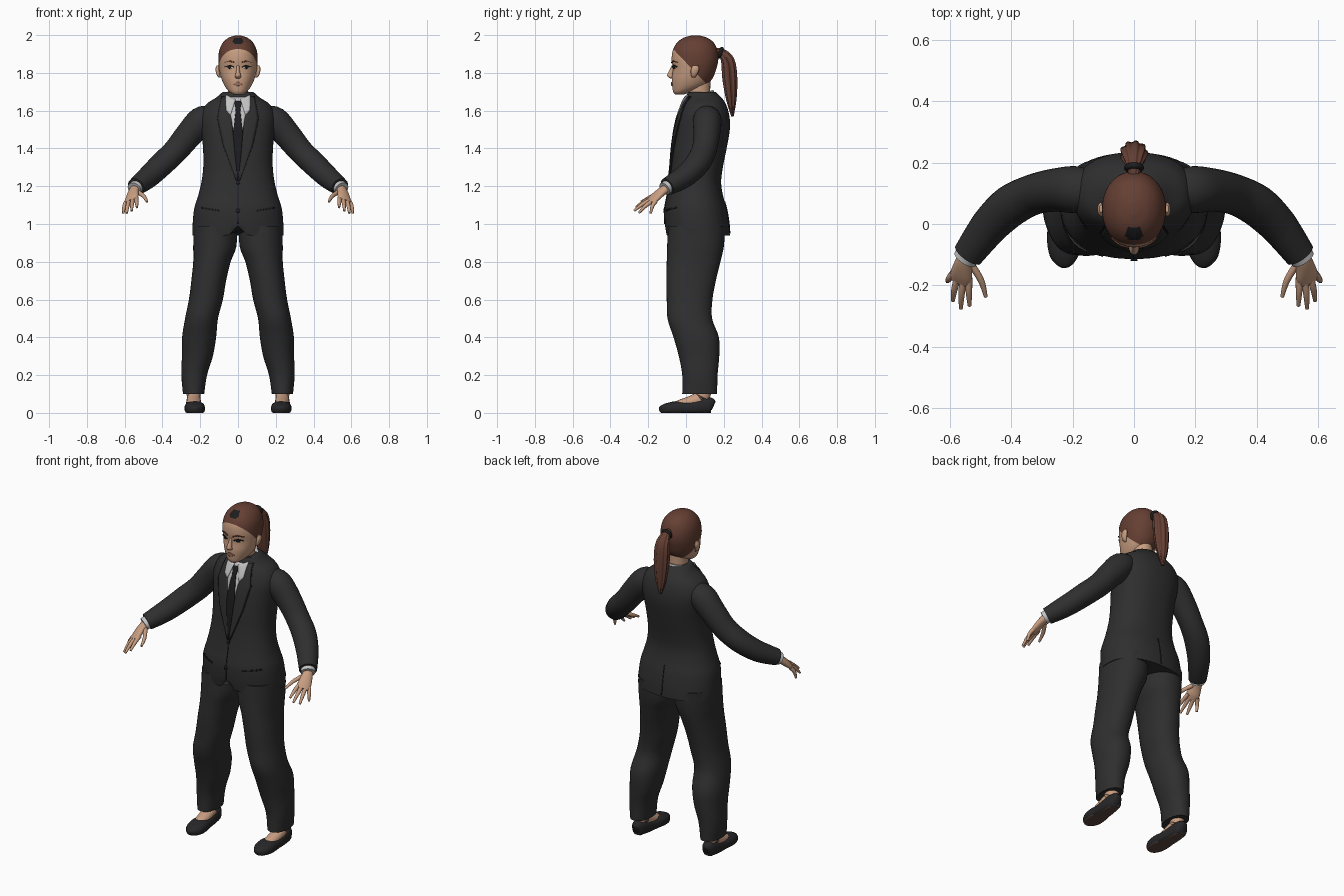
import bpy, bmesh, math
from mathutils import Vector
from mathutils.bvhtree import BVHTree

if "Cube" in bpy.data.objects:
    bpy.data.objects.remove(bpy.data.objects["Cube"])


def material(name, r, g, b):
    m = bpy.data.materials.new(name)
    m.use_nodes = True
    m.diffuse_color = (r, g, b, 1)
    m.node_tree.nodes["Principled BSDF"].inputs["Base Color"].default_value = (r, g, b, 1)
    return m


SUIT = material("charcoal suit", .028, .028, .029)
DARK = material("black trim", .012, .012, .013)
SHIRT = material("pale grey shirt", .55, .55, .56)
SKIN = material("skin", .58, .34, .22)
LIPS = material("lips", .36, .17, .12)
HAIR = material("brown hair", .13, .05, .033)
SHOE = material("black leather", .02, .02, .022)
SOLE = material("brown sole", .10, .06, .045)
WHITE = material("eye white", .6, .56, .52)


def finish(bm, name, *mats):
    bmesh.ops.recalc_face_normals(bm, faces=bm.faces)
    me = bpy.data.meshes.new(name)
    bm.to_mesh(me)
    bm.free()
    for m in mats:
        me.materials.append(m)
    ob = bpy.data.objects.new(name, me)
    bpy.context.collection.objects.link(ob)
    bpy.ops.object.select_all(action="DESELECT")
    ob.select_set(True)
    bpy.context.view_layer.objects.active = ob
    bpy.ops.object.shade_smooth_by_angle(angle=math.radians(50))
    return ob


def smooth_path(points, steps):
    """Catmull-Rom interpolation through tuples of any length."""
    p = [points[0]] + list(points) + [points[-1]]
    out = []
    for i in range(1, len(p) - 2):
        for k in range(steps):
            t = k / steps
            out.append([.5 * (2 * b + (c - a) * t + (2 * a - 5 * b + 4 * c - d) * t * t
                              + (3 * b - a - 3 * c + d) * t ** 3)
                        for a, b, c, d in zip(*p[i - 1:i + 3])])
    return out + [list(points[-1])]


def loft(rings, n=24, steps=4, up=None, power=2.0, ridge=0.0, side=1):
    """Skin rings (x, y, z, ru, rv); level rings, or square to the path if up is given."""
    bm = bmesh.new()
    rings = smooth_path(rings, steps)
    loops = []
    for i, (x, y, z, ru, rv) in enumerate(rings):
        u, v = Vector((1, 0, 0)), Vector((0, 1, 0))
        if up:
            a, b = rings[max(i - 1, 0)], rings[min(i + 1, len(rings) - 1)]
            t = (Vector(b[:3]) - Vector(a[:3])).normalized()
            u = t.cross(Vector(up)).normalized()
            v = u.cross(t)
        loop = []
        for k in range(n):
            ang = 2 * math.pi * k / n
            c, s = math.cos(ang), math.sin(ang)
            e = (1 + ridge * math.cos(9 * ang)) / (abs(c) ** power + abs(s) ** power) ** (1 / power)
            q = Vector((x, y, z)) + u * (ru * c * e) + v * (rv * s * e)
            q.x *= side
            loop.append(bm.verts.new(q))
        loops.append(loop)
    for a, b in zip(loops, loops[1:]):
        for k in range(n):
            bm.faces.new((a[k], a[k - 1], b[k - 1], b[k]))
    bm.faces.new(loops[0])
    bm.faces.new(loops[-1])
    return bm


def level(rows):
    """Rows of centre x, height, half width, front y, back y."""
    return [(x, (f + b) / 2, z, r, (b - f) / 2) for x, z, r, f, b in rows]


def plate(name, a, b, mat, target, lift=.003, side=1, back=False, n=5):
    """Thin plate between two (x, z) edges, laid on the target's front or back."""
    def dense(e):
        return [tuple(p + (q - p) * k / n for p, q in zip(s, t))
                for s, t in zip(e, e[1:]) for k in range(n)] + [e[-1]]
    d = -1 if back else 1
    bm, rows = bmesh.new(), []
    for p, q in zip(dense(a), dense(b)):
        row = []
        for k in range(n + 1):
            x, z = (s + (t - s) * k / n for s, t in zip(p, q))
            start = Vector((x * side, -d, z))
            hit = target.ray_cast(start, Vector((0, d, 0)))[0]
            if hit is None:
                hit = target.find_nearest(Vector((x * side, 0, z)))[0]
            row.append(bm.verts.new((x * side, hit.y - d * lift, z)))
        rows.append(row)
    for r, s in zip(rows, rows[1:]):
        for k in range(n):
            bm.faces.new((r[k], r[k + 1], s[k + 1], s[k]))
    bmesh.ops.remove_doubles(bm, verts=bm.verts, dist=.0002)
    ob = finish(bm, name, mat)
    mod = ob.modifiers.new("thickness", "SOLIDIFY")
    mod.thickness, mod.offset = .005, 0


def mirrored(edge):
    return [(-x, z) for x, z in edge]


# Jacket body with a small cutaway at the front hem
bm = loft(level([(0, .94, .24, -.105, .232), (0, 1, .24, -.112, .228), (0, 1.08, .232, -.113, .215),
                 (0, 1.15, .211, -.1, .196), (0, 1.22, .194, -.088, .186), (0, 1.3, .184, -.078, .195),
                 (0, 1.4, .185, -.07, .215), (0, 1.5, .195, -.056, .232), (0, 1.57, .198, -.04, .23),
                 (0, 1.63, .172, -.018, .213), (0, 1.67, .115, .0, .187), (0, 1.7, .08, .01, .155)]),
          n=64, power=2.3)
for v in bm.verts:
    if v.co.y < 0 and v.co.z < .99:
        v.co.z += (.99 - v.co.z) * max(0, 1 - abs(v.co.x) / .05)
body = BVHTree.FromBMesh(bm)
finish(bm, "jacket", SUIT)

# Shirt front, tie and jacket closing
edge = [(.065, 1.67), (.045, 1.59), (.004, 1.4)]
plate("shirt_front", edge, mirrored(edge), SHIRT, body)
edge = [(.02, 1.65), (.012, 1.605), (.026, 1.48), (.016, 1.36), (.003, 1.25)]
plate("tie", edge, mirrored(edge), DARK, body, .009)
plate("front_seam", [(-.002, 1.23), (-.002, 1)], [(.002, 1.23), (.002, 1)], DARK, body, .001)
plate("back_vent", [(-.002, 1.12), (-.002, .95)], [(.002, 1.12), (.002, .95)], DARK, body, .001, back=True)
for label, z in (("upper", 1.22), ("lower", 1.07)):
    ring = [math.pi * k / 6 for k in range(7)]
    top = [(-.011 * math.cos(t), z + .011 * math.sin(t)) for t in ring]
    low = [(x, 2 * z - h) for x, h in top]
    plate(label + "_button", top, low, DARK, body, .004, n=2)

# Shirt collar band, higher at the nape
bm = loft([(0, .075, 1.64, .085, .085), (0, .075, 1.67, .074, .076), (0, .075, 1.69, .066, .07)], n=32)
for v in bm.verts:
    v.co.z += .28 * (v.co.y - .075)
finish(bm, "shirt_collar", SHIRT)
finish(loft([(0, .07, 1.64, .056, .06), (0, .07, 1.69, .053, .058), (0, .07, 1.78, .055, .06)]), "neck", SKIN)

# Head, cut along the hairline so that the hair is its own set of faces
bm = loft(level([(0, 1.686, .024, -.058, -.01), (0, 1.7, .046, -.068, .03), (0, 1.73, .07, -.073, .1),
                 (0, 1.77, .088, -.075, .14), (0, 1.82, .1, -.07, .16), (0, 1.87, .104, -.076, .171),
                 (0, 1.92, .099, -.07, .166), (0, 1.96, .08, -.047, .147), (0, 1.986, .05, -.012, .112),
                 (0, 1.998, .015, .03, .07)]), n=48, steps=5, power=2.1)
normal, point = Vector((0, 1.05, 1)), Vector((0, 0, 1.855))
bmesh.ops.bisect_plane(bm, geom=bm.verts[:] + bm.edges[:] + bm.faces[:], plane_co=point, plane_no=normal)
for f in bm.faces:
    c = f.calc_center_median()
    if (c - point).dot(normal) > 0:
        f.material_index = 1
        # Dark patch at the front of the parting
        if abs(c.x) < .026 and -.052 < c.y < -.01 and c.z > 1.93:
            f.material_index = 2
skull = BVHTree.FromBMesh(bm)
finish(bm, "head", SKIN, HAIR, DARK)

# Nose and mouth
finish(loft([(0, -.068, 1.84, .007, .007), (0, -.075, 1.815, .009, .012), (0, -.083, 1.79, .014, .017),
             (0, -.08, 1.778, .016, .015), (0, -.074, 1.77, .009, .006)], n=16), "nose", SKIN)
plate("mouth", [(-.027, 1.741), (-.008, 1.751), (.008, 1.751), (.027, 1.741)],
      [(-.027, 1.741), (-.008, 1.732), (.008, 1.732), (.027, 1.741)], LIPS, skull)

# Ponytail and its band
finish(loft([(0, .15, 1.915, .015, .015), (0, .19, 1.905, .024, .022), (0, .222, 1.86, .04, .034),
             (0, .232, 1.77, .043, .037), (0, .24, 1.66, .032, .026), (0, .246, 1.57, .008, .006)],
            n=54, up=(0, 1, .3), ridge=.09), "ponytail", HAIR)
bpy.ops.mesh.primitive_torus_add(location=(0, .183, 1.907), rotation=(1.25, 0, 0), major_radius=.023,
                                 minor_radius=.01, major_segments=24, minor_segments=10)
band = bpy.context.object
band.name = "hair_band"
band.data.materials.append(DARK)
bpy.ops.object.shade_smooth()

for side, tag in ((1, "left_"), (-1, "right_")):
    # Lapel, collar wing and pocket
    plate(tag + "lapel", [(.085, 1.675), (.108, 1.56), (.078, 1.42), (.008, 1.23)],
          [(.06, 1.67), (.034, 1.55), (.018, 1.42), (0, 1.23)], SUIT, body, .006, side)
    plate(tag + "lapel_shadow", [(.087, 1.675), (.111, 1.56), (.081, 1.42), (.011, 1.23)],
          [(.08, 1.67), (.1, 1.56), (.07, 1.42), (.004, 1.23)], DARK, body, .001, side)
    plate(tag + "collar_wing", [(.012, 1.66), (.04, 1.575)], [(.066, 1.685), (.062, 1.6)], SHIRT, body, .01, side)
    plate(tag + "pocket", [(.1, 1.075), (.195, 1.09)], [(.1, 1.067), (.195, 1.082)], DARK, body, .002, side)

    # Eye, iris, lashes and brow
    plate(tag + "eye", [(.024, 1.829), (.043, 1.839), (.066, 1.831)],
          [(.024, 1.829), (.043, 1.821), (.066, 1.831)], WHITE, skull, .002, side)
    plate(tag + "iris", [(.036, 1.835), (.045, 1.839), (.054, 1.835)],
          [(.036, 1.826), (.045, 1.821), (.054, 1.826)], DARK, skull, .004, side)
    plate(tag + "lashes", [(.021, 1.832), (.043, 1.843), (.07, 1.834)],
          [(.022, 1.828), (.043, 1.837), (.068, 1.83)], DARK, skull, .004, side)
    plate(tag + "brow", [(.018, 1.857), (.045, 1.866), (.074, 1.856)],
          [(.018, 1.851), (.045, 1.86), (.074, 1.854)], HAIR, skull, .003, side)
    finish(loft([(.095, .04, 1.775, .005, .008), (.104, .042, 1.79, .009, .016), (.109, .048, 1.82, .01, .022),
                 (.107, .05, 1.84, .006, .012)], n=16, side=side), tag + "ear", SKIN)

    # Sleeve, shirt cuff and hand
    finish(loft([(.13, .11, 1.58, .06, .05), (.19, .112, 1.548, .076, .076), (.26, .11, 1.473, .07, .072),
                 (.33, .095, 1.388, .066, .066), (.4, .06, 1.32, .068, .064), (.46, .005, 1.262, .063, .06),
                 (.5, -.045, 1.228, .057, .055), (.54, -.1, 1.198, .05, .046)],
                n=32, up=(0, 0, 1), side=side), tag + "sleeve", SUIT)
    finish(loft([(.53, -.085, 1.205, .04, .036), (.55, -.114, 1.187, .04, .035)], up=(0, 0, 1), side=side),
           tag + "cuff", SHIRT)
    fan = (.46, -.41, .76)
    finish(loft([(.54, -.095, 1.195, .026, .024), (.554, -.13, 1.17, .031, .021), (.562, -.165, 1.14, .038, .018),
                 (.567, -.19, 1.12, .034, .011)], up=fan, side=side), tag + "palm", SKIN)
    digits = {"thumb": ((.53, -.13, 1.17), (.497, -.185, 1.145), (.482, -.237, 1.118)),
              "index": ((.538, -.175, 1.14), (.537, -.222, 1.118), (.535, -.266, 1.088)),
              "middle": ((.555, -.175, 1.134), (.561, -.228, 1.106), (.563, -.275, 1.07)),
              "ring": ((.573, -.17, 1.127), (.584, -.212, 1.098), (.589, -.25, 1.058)),
              "little": ((.588, -.16, 1.122), (.602, -.178, 1.095), (.607, -.187, 1.056))}
    for finger, path in digits.items():
        rings = [(*p, r, r) for p, r in zip(path, (.012, .0105, .006))]
        finish(loft(rings, n=12, up=fan, side=side), tag + finger + "_finger", SKIN)

    # Trouser leg
    finish(loft(level([(.235, .1, .056, -.02, .165), (.232, .2, .068, -.02, .167), (.215, .3, .082, -.038, .176),
                       (.206, .4, .09, -.066, .174), (.193, .5, .087, -.098, .138), (.17, .6, .09, -.102, .14),
                       (.155, .7, .092, -.104, .158), (.138, .8, .099, -.102, .182), (.123, .88, .114, -.1, .2),
                       (.12, .99, .115, -.095, .208)]), n=36, power=2.2, side=side), tag + "trouser_leg", SUIT)

    # Foot and flat shoe with a brown underside
    finish(loft([(.235, .09, .16, .04, .04), (.235, .085, .085, .036, .042), (.234, .035, .06, .038, .034),
                 (.231, -.035, .042, .034, .026), (.229, -.07, .034, .02, .016)], up=(0, 1, 1), side=side),
           tag + "foot", SKIN)
    bm = loft([(.236, .146, .036, .014, .022), (.236, .13, .04, .034, .042), (.235, .08, .034, .043, .042),
               (.232, .01, .026, .048, .036), (.229, -.05, .024, .054, .038), (.226, -.1, .02, .048, .032),
               (.222, -.13, .018, .028, .021), (.22, -.14, .016, .01, .01)], up=(0, 0, 1), power=2.5, side=side)
    for v in bm.verts:
        v.co.z = max(v.co.z, 0)
    bm.normal_update()
    for f in bm.faces:
        if max(v.co.z for v in f.verts) < .006:
            f.material_index = 1
    finish(bm, tag + "shoe", SHOE, SOLE)
